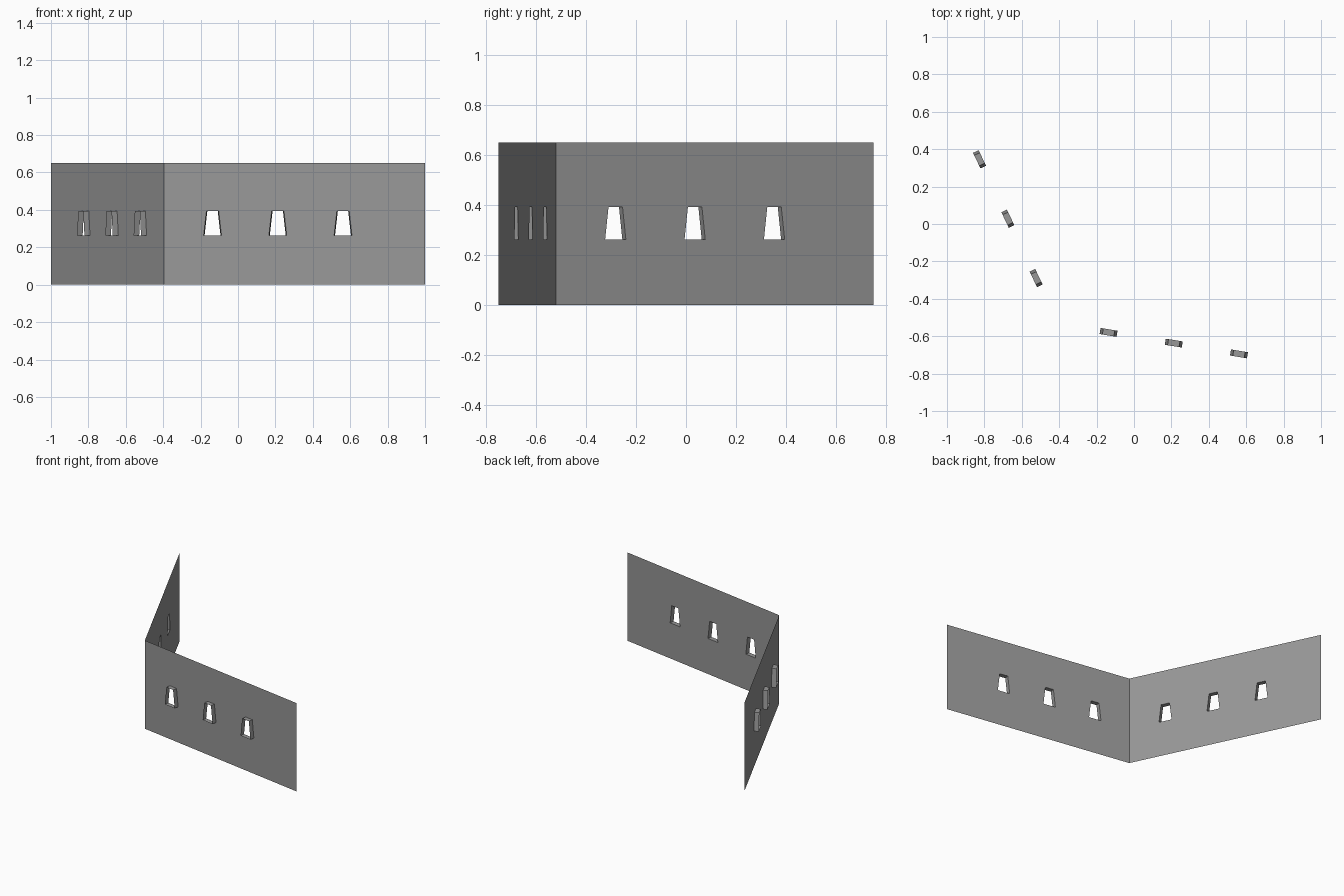
import bpy, bmesh
from mathutils import Vector

cube = bpy.data.objects.get("Cube")
if cube:
    bpy.data.objects.remove(cube, do_unlink=True)

# Plain grey
grey = bpy.data.materials.new("wall grey")
grey.use_nodes = True
colour = (0.31, 0.31, 0.31, 1)
grey.diffuse_color = colour
grey.node_tree.nodes["Principled BSDF"].inputs["Base Color"].default_value = colour

HEIGHT = 0.65
DEPTH = 0.033                       # how far the window surrounds stand out
SILL, HEAD = 0.262, 0.393
SILL_HALF, HEAD_HALF = 0.046, 0.031
BAYS = [0, 0.3125, 0.5625, 1]       # panel divisions, one window in each
WINDOWS = [0.1875, 0.4375, 0.6875]


def finish(bm, name):
    bmesh.ops.remove_doubles(bm, verts=bm.verts, dist=0.0005)
    mesh = bpy.data.meshes.new(name)
    bm.to_mesh(mesh)
    bm.free()
    mesh.materials.append(grey)
    obj = bpy.data.objects.new(name, mesh)
    bpy.context.collection.objects.link(obj)


def ring(bm, outer, inner):
    """Join two four-cornered loops with quads."""
    a = [bm.verts.new(p) for p in outer]
    b = [bm.verts.new(p) for p in inner]
    for i in range(4):
        j = (i + 1) % 4
        bm.faces.new((a[i], a[j], b[j], b[i]))


def build_panel(name, start, end):
    """Thin wall running left to right as seen from outside."""
    start, end = Vector(start), Vector(end)
    length = (end - start).length
    along = (end - start).normalized()
    outward = along.cross(Vector((0, 0, 1)))

    def point(s, z):
        return start + along * s + Vector((0, 0, z))

    wall, surrounds = bmesh.new(), bmesh.new()
    for i, w in enumerate(WINDOWS):
        s0, s1, mid = BAYS[i] * length, BAYS[i + 1] * length, w * length
        bay = [point(s0, 0), point(s1, 0), point(s1, HEIGHT), point(s0, HEIGHT)]
        hole = [point(mid - SILL_HALF, SILL), point(mid + SILL_HALF, SILL),
                point(mid + HEAD_HALF, HEAD), point(mid - HEAD_HALF, HEAD)]
        ring(wall, bay, hole)
        # Open tapered surround projecting from the wall
        ring(surrounds, [p + outward * DEPTH for p in hole], hole)
    finish(wall, name + "_wall")
    finish(surrounds, name + "_window_surrounds")


# Two panels meeting at an upright corner
CORNER = (-0.395, -0.52, 0)
build_panel("front", CORNER, (1, -0.75, 0))
build_panel("side", (-1, 0.75, 0), CORNER)
# The side panel runs towards the corner, so its windows are mirrored below
for part in ("side_wall", "side_window_surrounds"):
    obj = bpy.data.objects[part]
    total = Vector(CORNER) + Vector((-1, 0.75, 0))
    axis = (Vector(CORNER) - Vector((-1, 0.75, 0))).normalized()
    for v in obj.data.vertices:
        v.co -= axis * 2 * (v.co - total / 2).dot(axis)
    obj.data.flip_normals()
